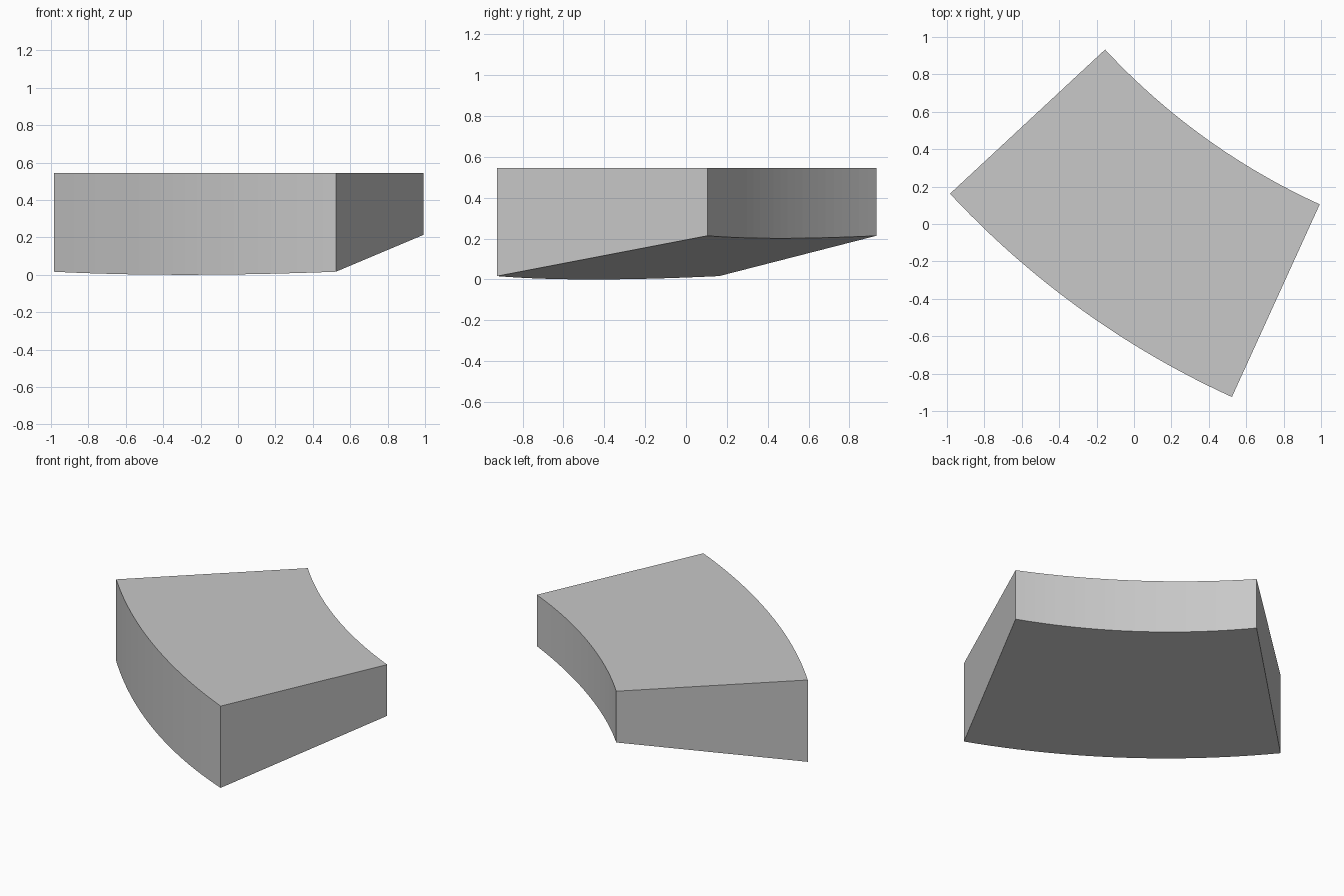
import bpy, bmesh
from math import cos, sin, radians
from mathutils import Vector

cube = bpy.data.objects.get("Cube")
if cube:
    bpy.data.objects.remove(cube, do_unlink=True)

CENTRE = Vector((2.49, 3.39))
R_IN, R_OUT = 3.61, 4.742
START, END = 222.9, 245.5
MID = radians((START + END) / 2)
TOP, SLOPE, STEPS = 0.545, 0.178, 24

grey = bpy.data.materials.new("plain grey")
grey.use_nodes = True
colour = (0.58, 0.58, 0.58, 1)
grey.diffuse_color = colour
grey.node_tree.nodes["Principled BSDF"].inputs["Base Color"].default_value = colour


def arc(radius):
    """Points along one curved side of the block."""
    angles = [radians(START + (END - START) * i / STEPS) for i in range(STEPS + 1)]
    return [CENTRE + radius * Vector((cos(a), sin(a))) for a in angles]


def underside(p):
    """Height of the flat sloping underside, lowest at the middle of the outer arc."""
    along = (p - CENTRE).dot(Vector((cos(MID), sin(MID))))
    return SLOPE * (R_OUT - along)


# Curved block: flat top, sloping flat underside, vertical walls
outline = arc(R_OUT) + arc(R_IN)[::-1]
bm = bmesh.new()
upper = [bm.verts.new((p.x, p.y, TOP)) for p in outline]
lower = [bm.verts.new((p.x, p.y, underside(p))) for p in outline]
bm.faces.new(upper)
bm.faces.new(lower[::-1])
count = len(outline)
for i in range(count):
    j = (i + 1) % count
    bm.faces.new((lower[i], lower[j], upper[j], upper[i]))
bmesh.ops.recalc_face_normals(bm, faces=bm.faces)

mesh = bpy.data.meshes.new("curved_wedge_block")
bm.to_mesh(mesh)
bm.free()
mesh.materials.append(grey)
block = bpy.data.objects.new("curved_wedge_block", mesh)
bpy.context.collection.objects.link(block)
